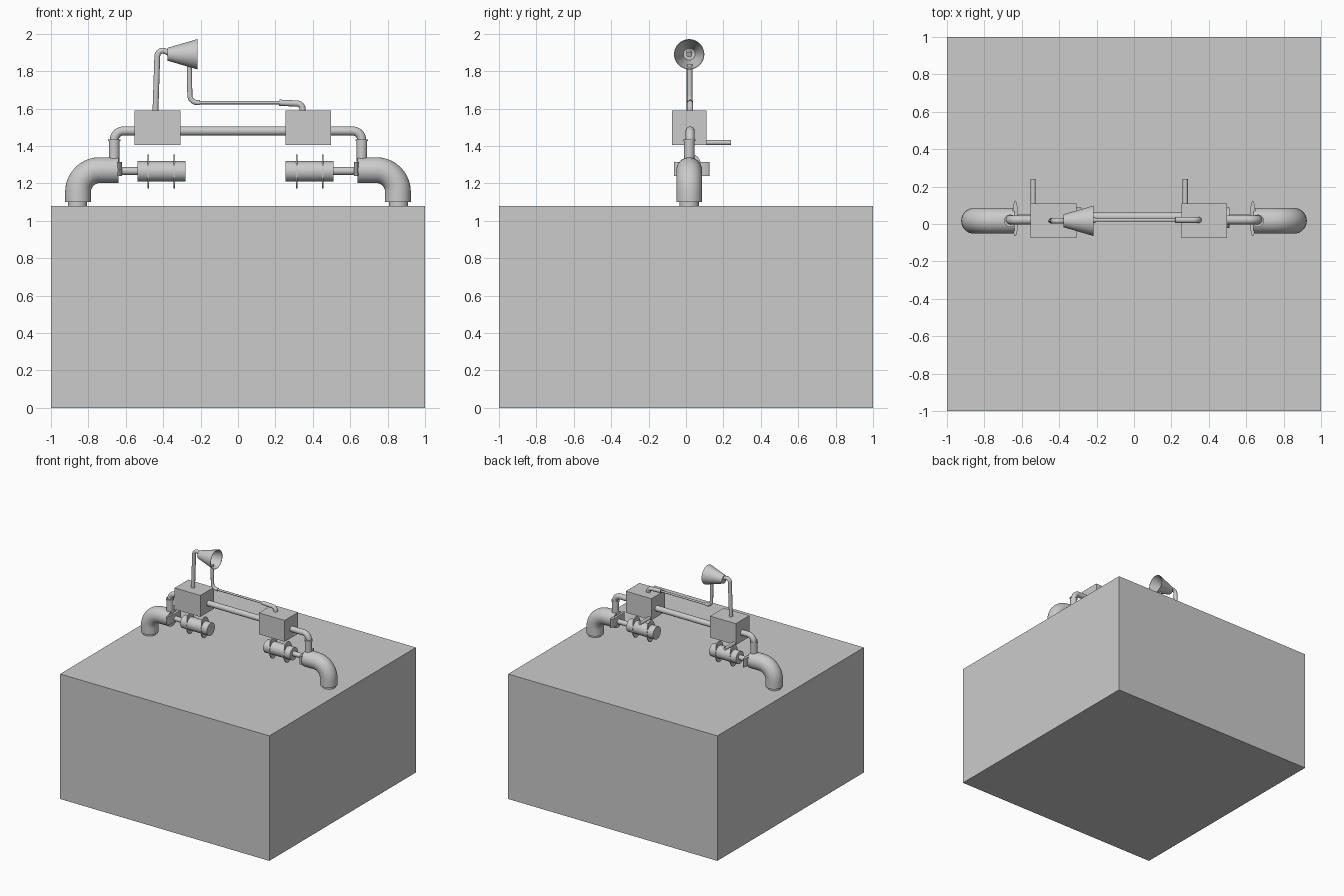
import bpy, bmesh, math
from mathutils import Vector

if "Cube" in bpy.data.objects:
    bpy.data.objects.remove(bpy.data.objects["Cube"])


def finish(name, bm, smooth=True):
    bmesh.ops.recalc_face_normals(bm, faces=bm.faces)
    me = bpy.data.meshes.new(name)
    bm.to_mesh(me)
    bm.free()
    ob = bpy.data.objects.new(name, me)
    bpy.context.collection.objects.link(ob)
    if smooth:
        bpy.ops.object.select_all(action='DESELECT')
        ob.select_set(True)
        bpy.context.view_layer.objects.active = ob
        bpy.ops.object.shade_smooth_by_angle(angle=math.radians(40))
    return ob


def box(name, lo, hi):
    bm = bmesh.new()
    bmesh.ops.create_cube(bm, size=1)
    for v in bm.verts:
        v.co = Vector([(a + b) / 2 + c * (b - a) for a, b, c in zip(lo, hi, v.co)])
    return finish(name, bm, False)


def fillet(pts, radius, steps=10):
    """Round the inner corners of an x-z polyline."""
    pts = [Vector(p) for p in pts]
    out = [pts[0]]
    for a, b, c in zip(pts, pts[1:], pts[2:]):
        u, w = (a - b).normalized(), (c - b).normalized()
        half = u.angle(w) / 2
        d = radius / math.tan(half)
        centre = b + (u + w).normalized() * (radius / math.sin(half))
        s, e = (b + u * d - centre).normalized(), (b + w * d - centre).normalized()
        out += [centre + s.slerp(e, i / steps).normalized() * radius for i in range(steps + 1)]
    return out + [pts[-1]]


def tube(name, pts, r, y, bend=0, sides=32, scale=(1, 1)):
    """Sweep a circle (or ellipse: y scale, in-plane scale) along an x-z path."""
    path = [Vector((p[0], y, p[1])) for p in
            (fillet([(a, b) for a, b in pts], bend) if bend else pts)]
    side = Vector((0, 1, 0))
    bm = bmesh.new()
    rings = []
    for i, p in enumerate(path):
        t = (path[min(i + 1, len(path) - 1)] - path[max(i - 1, 0)]).normalized()
        n = t.cross(side)
        ang = [2 * math.pi * k / sides for k in range(sides)]
        rings.append([bm.verts.new(p + side * math.cos(q) * r * scale[0]
                                   + n * math.sin(q) * r * scale[1]) for q in ang])
    for a, b in zip(rings, rings[1:]):
        for k in range(sides):
            j = (k + 1) % sides
            bm.faces.new((a[k], a[j], b[j], b[k]))
    bm.faces.new(rings[0])
    bm.faces.new(rings[-1])
    return finish(name, bm)


Y = 0.017     # centre line of the upper pipes
YL = 0.033    # centre line of the lower canisters

# Base block
box("base_block", (-1, -1, 0), (1, 1, 1.08))

for s, side in ((-1, "left"), (1, "right")):
    # Large elbow standing on a collar
    tube(side + "_collar", [(s * .858, 1.07), (s * .858, 1.12)], .052, Y)
    tube(side + "_large_elbow", [(s * .855, 1.10), (s * .855, 1.27), (s * .64, 1.27)],
         .069, Y, bend=.115)
    # Lens-shaped flange and the lower feed pipe
    tube(side + "_flange", [(s * .635, 1.24), (s * .635, 1.313)], .095, YL - .003, scale=(1, .16))
    # Riser socket and the upper bent pipe
    tube(side + "_riser_socket", [(s * .662, 1.30), (s * .662, 1.43)], .029, Y)
    tube(side + "_socket_rim", [(s * .662, 1.425), (s * .662, 1.435)], .033, Y)
    tube(side + "_upper_elbow", [(s * .662, 1.40), (s * .662, 1.48), (s * .45, 1.48)],
         .024, Y + .005, bend=.05)

    # Junction box, with a rod behind it
    bx = -.553 if s < 0 else .253
    box(side + "_junction_box", (bx, -.075, 1.405), (bx + .245, .11, 1.59))
    rx = -.539 if s < 0 else .274
    rod = tube(side + "_rod", [(0, 0), (0, .22)], .0135, 0, sides=20)
    rod.rotation_euler = (-math.pi / 2, 0, 0)
    rod.location = (rx, .02, 1.418)

    # Canister with two thin oval plates
    cx = -.41 if s < 0 else .383
    tube(side + "_canister", [(cx - .128, 1.264), (cx + .128, 1.264)], .054, YL)
    for i, dx in enumerate((-.069, .069)):
        tube(f"{side}_oval_plate_{i + 1}", [(cx + dx - .004, 1.264), (cx + dx + .004, 1.264)],
             .091, YL, scale=(.6, 1))
    tube(side + "_feed_pipe", [(s * .65, 1.266), (cx + s * .1, 1.266)], .021, YL)

# Pipe joining the two boxes
tube("cross_pipe", [(-.33, 1.48), (.27, 1.48)], .024, .038)

# Horn: upright pipe and hollow flared cone
tube("horn_upright", [(-.442, 1.57), (-.43, 1.925), (-.35, 1.888)], .0155, Y, bend=.03)
bm = bmesh.new()
profile = [(-.378, 0), (-.378, .034), (-.217, .081), (-.217, .078), (-.37, .031), (-.37, 0)]
edges = [bm.verts.new((x, Y, 1.89 + r)) for x, r in profile]
edges = [bm.edges.new(p) for p in zip(edges, edges[1:])]
bmesh.ops.spin(bm, geom=edges + bm.verts[:], cent=(0, Y, 1.89), axis=(1, 0, 0),
               angle=2 * math.pi, steps=40)
bmesh.ops.remove_doubles(bm, verts=bm.verts, dist=1e-5)
finish("horn_cone", bm)

# Thin return line from the horn to the right box
tube("return_drop_pipe", [(-.26, 1.835), (-.257, 1.633), (-.205, 1.631)], .0135, Y + .003, bend=.04)
tube("return_thin_pipe", [(-.215, 1.631), (.23, 1.631)], .0085, Y + .004, sides=20)
tube("return_end_pipe", [(.22, 1.631), (.345, 1.625), (.345, 1.57)], .0165, Y + .005, bend=.03)
